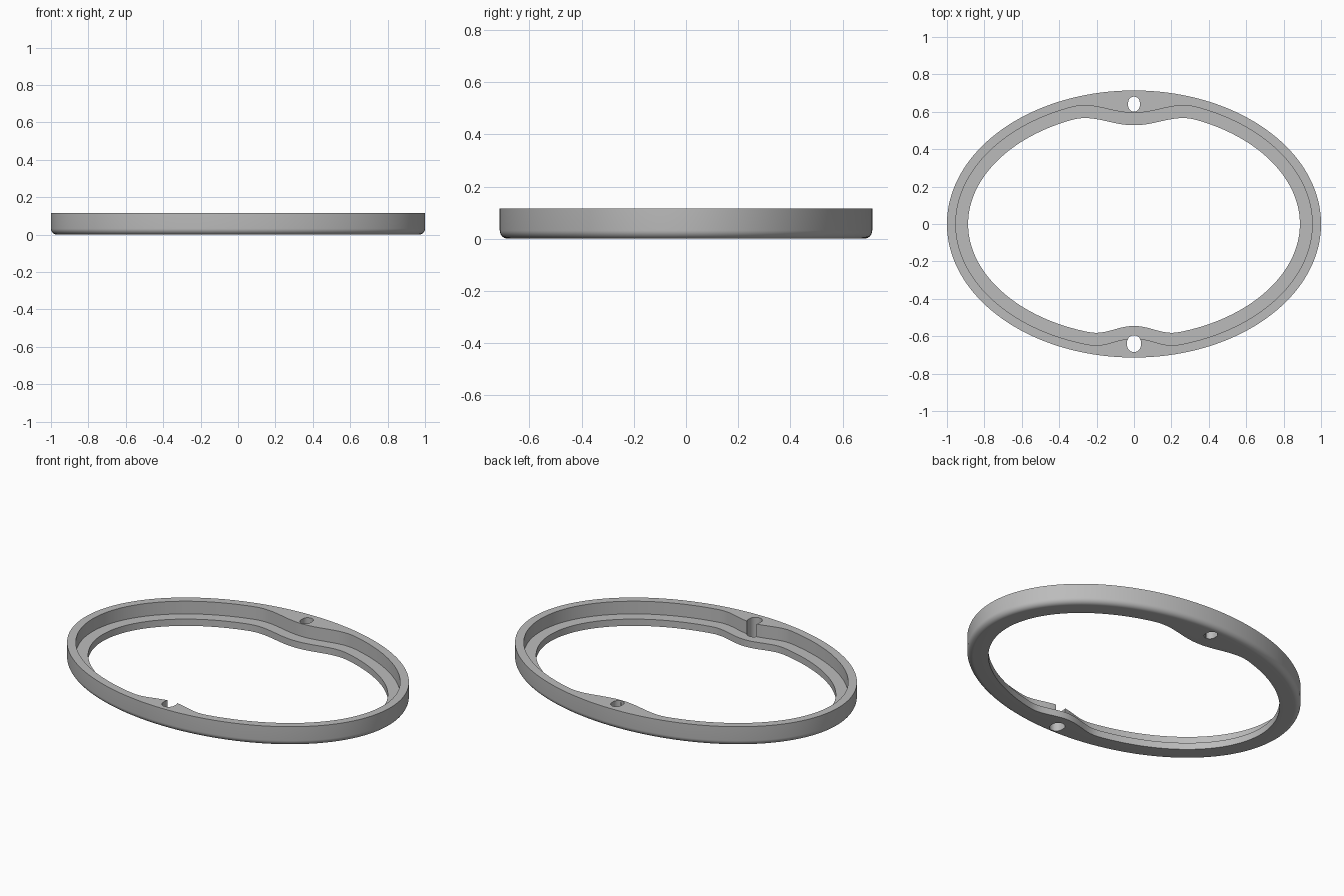
import bpy, bmesh, math

if "Cube" in bpy.data.objects:
    bpy.data.objects.remove(bpy.data.objects["Cube"])

SEGMENTS = 256
A, B, HEIGHT, FILLET = 1.0, 0.714, 0.115, 0.032
LEDGE = 0.04

grey = bpy.data.materials.new("plain grey")
grey.diffuse_color = (0.5, 0.5, 0.5, 1)
grey.use_nodes = True
grey.node_tree.nodes["Principled BSDF"].inputs["Base Color"].default_value = grey.diffuse_color


def rim_point(t, offset, lobed):
    """Point on the oval, moved inward; inner edges swell around the two holes."""
    c, s = math.cos(t), math.sin(t)
    n = math.hypot(B * c, A * s)
    x, y = A * c - offset * B * c / n, B * s - offset * A * s / n
    if lobed:
        width, depth = (0.33, 0.073) if y > 0 else (0.237, 0.056)
        if abs(x) < width:
            swell = depth * (1 + math.cos(math.pi * x / width)) / 2
            y -= math.copysign(swell, y)
    return x, y


def finish(name, bm):
    bmesh.ops.recalc_face_normals(bm, faces=bm.faces)
    mesh = bpy.data.meshes.new(name)
    bm.to_mesh(mesh)
    bm.free()
    mesh.materials.append(grey)
    obj = bpy.data.objects.new(name, mesh)
    bpy.context.collection.objects.link(obj)
    return obj


# Oval ring: stepped cross-section with a rounded lower outer edge
section = [(0, HEIGHT, False)]
for i in range(9):
    a = math.pi / 2 * i / 8
    section.append((FILLET * (1 - math.cos(a)), FILLET * (1 - math.sin(a)), False))
section += [(0.113, 0, True), (0.113, LEDGE, True),
            (0.047, LEDGE, True), (0.047, HEIGHT, True)]

bm = bmesh.new()
loops = []
for offset, z, lobed in section:
    loop = []
    for k in range(SEGMENTS):
        x, y = rim_point(2 * math.pi * k / SEGMENTS, offset, lobed)
        loop.append(bm.verts.new((x, y, z)))
    loops.append(loop)
for i, low in enumerate(loops):
    high = loops[(i + 1) % len(loops)]
    for k in range(SEGMENTS):
        m = (k + 1) % SEGMENTS
        bm.faces.new((low[k], low[m], high[m], high[k]))
ring = finish("oval_ring", bm)


# Rounded slots through the lobes; the front one breaks into the inner wall
def cut_slot(name, y, radius, straight):
    bm = bmesh.new()
    pts = []
    for k in range(34):
        a = math.pi * (k % 17) / 16 + (math.pi if k > 16 else 0)
        shift = straight / 2 if k < 17 else -straight / 2
        pts.append(bm.verts.new((radius * math.cos(a), y + shift + radius * math.sin(a), -0.1)))
    face = bm.faces.new(pts)
    top = bmesh.ops.extrude_face_region(bm, geom=[face])["geom"]
    bmesh.ops.translate(bm, vec=(0, 0, 0.4),
                        verts=[v for v in top if isinstance(v, bmesh.types.BMVert)])
    cutter = finish(name, bm)
    cutter.hide_render = True
    mod = ring.modifiers.new(name, "BOOLEAN")
    mod.operation, mod.solver, mod.object = "DIFFERENCE", "EXACT", cutter
    bpy.context.view_layer.objects.active = ring
    bpy.ops.object.modifier_apply(modifier=name)
    bpy.data.objects.remove(cutter)


cut_slot("back_slot", 0.641, 0.031, 0.018)
cut_slot("front_slot", -0.64, 0.037, 0.016)

bpy.ops.object.select_all(action="DESELECT")
ring.select_set(True)
bpy.context.view_layer.objects.active = ring
bpy.ops.object.shade_smooth_by_angle(angle=math.radians(30))
